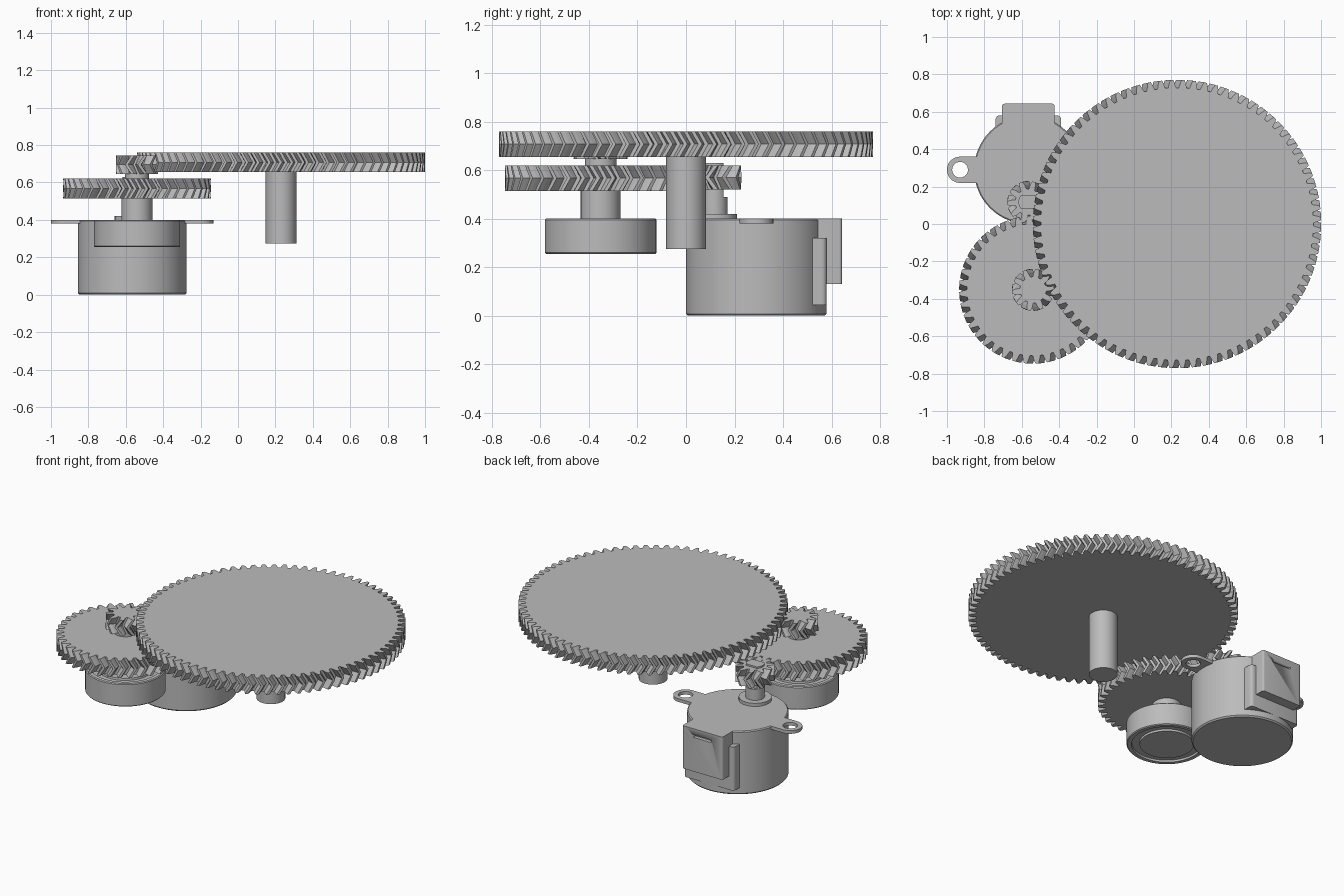
import bpy, bmesh, math
from mathutils import Vector

cube = bpy.data.objects.get("Cube")
if cube:
    bpy.data.objects.remove(cube, do_unlink=True)

# Single grey finish
grey = bpy.data.materials.new("plain_grey")
grey.use_nodes = True
colour = (0.5, 0.5, 0.5, 1)
grey.diffuse_color = colour
grey.node_tree.nodes["Principled BSDF"].inputs["Base Color"].default_value = colour


def finish(name, bm, at=(0, 0, 0), smooth=True):
    bmesh.ops.recalc_face_normals(bm, faces=bm.faces[:])
    mesh = bpy.data.meshes.new(name)
    bm.to_mesh(mesh)
    bm.free()
    mesh.materials.append(grey)
    ob = bpy.data.objects.new(name, mesh)
    ob.location = at
    bpy.context.collection.objects.link(ob)
    bpy.ops.object.select_all(action='DESELECT')
    ob.select_set(True)
    bpy.context.view_layer.objects.active = ob
    if smooth:
        bpy.ops.object.shade_smooth_by_angle(angle=math.radians(30))
    return ob


def stack(name, rings, at=(0, 0, 0), smooth=True):
    """Skin a list of equal rings of points and cap both ends."""
    bm = bmesh.new()
    loops = [[bm.verts.new(p) for p in ring] for ring in rings]
    n = len(loops[0])
    for a, b in zip(loops, loops[1:]):
        for i in range(n):
            j = (i + 1) % n
            bm.faces.new((a[i], a[j], b[j], b[i]))
    bm.faces.new(loops[0][::-1])
    bm.faces.new(loops[-1])
    return finish(name, bm, at, smooth)


def circle(r, z, n=64):
    return [(r * math.cos(2 * math.pi * i / n), r * math.sin(2 * math.pi * i / n), z)
            for i in range(n)]


def turned(name, x, y, profile):
    return stack(name, [circle(r, z) for r, z in profile], (x, y, 0))


def box(name, x0, x1, y0, y1, z0, z1, bevel=0.0):
    bm = bmesh.new()
    bmesh.ops.create_cube(bm, size=1)
    for v in bm.verts:
        v.co = Vector(((x0, x1)[v.co.x > 0], (y0, y1)[v.co.y > 0], (z0, z1)[v.co.z > 0]))
    if bevel:
        upright = [e for e in bm.edges if abs(e.verts[0].co.z - e.verts[1].co.z) > 0.01]
        bmesh.ops.bevel(bm, geom=upright, offset=bevel, segments=4, profile=0.5, affect='EDGES')
    return finish(name, bm)


MODULE = 0.0188


def herringbone(name, teeth, x, y, z0, z1, phase, hand):
    """Gear whose mid plane is twisted against its two faces."""
    pitch_r = MODULE * teeth / 2
    step = 2 * math.pi / teeth
    root, tip = pitch_r - 1.25 * MODULE, pitch_r + MODULE
    tooth = [(-0.36, root), (-0.25, pitch_r), (-0.13, tip),
             (0.13, tip), (0.25, pitch_r), (0.36, root)]
    twist = hand * 0.03 / pitch_r
    rings = []
    for z, turn in ((z0, 0), ((z0 + z1) / 2, twist), (z1, 0)):
        rings.append([(r * math.cos(a), r * math.sin(a), z)
                      for k in range(teeth) for f, r in tooth
                      for a in [phase + turn + (k + f) * step]])
    return stack(name, rings, (x, y, 0), smooth=False)


# Axle positions of the train
BIG = Vector((0.23, 0))
MID = Vector((-0.54, -0.352))
DRIVE = Vector((-0.565, 0.117))
MOTOR = Vector((-0.565, 0.29))


def heading(a, b):
    return math.atan2(b.y - a.y, b.x - a.x)


# Output stage and driving stage
out_angle = heading(BIG, MID)
in_angle = heading(MID, DRIVE)
half_tooth = math.pi / 10
herringbone("output_gear", 80, *BIG, 0.655, 0.76, out_angle, 1)
herringbone("middle_pinion", 10, *MID, 0.645, 0.745, out_angle + math.pi + half_tooth, -1)
herringbone("middle_gear", 40, *MID, 0.515, 0.62, in_angle, 1)
herringbone("motor_pinion", 10, *DRIVE, 0.52, 0.62, in_angle + math.pi + half_tooth, -1)

# Shafts
turned("output_shaft", *BIG, [(0.082, 0.275), (0.082, 0.656)])
turned("middle_shaft", *MID, [(0.117, 0.262), (0.117, 0.39), (0.082, 0.39),
                              (0.082, 0.516), (0.065, 0.516), (0.065, 0.65)])

# Bearing with recessed shields on both faces
low, high, dip = 0.255, 0.4, 0.012
turned("bearing", *MID, [(0.116, low), (0.155, low), (0.157, low + dip), (0.2, low + dip),
                         (0.202, low), (0.225, low), (0.23, low + 0.005),
                         (0.23, high - 0.005), (0.225, high), (0.202, high),
                         (0.2, high - dip), (0.157, high - dip), (0.155, high), (0.116, high)])

# Motor can, boss and stepped shaft with two flats
turned("motor_can", *MOTOR, [(0.282, 0), (0.29, 0.008), (0.29, 0.394), (0.284, 0.4)])
turned("motor_boss", *DRIVE, [(0.094, 0.39), (0.094, 0.42)])
turned("motor_shaft", *DRIVE, [(0.055, 0.41), (0.055, 0.49)])
flat = [[(px, max(-0.037, min(0.037, py)), z) for px, py, z in circle(0.053, h)]
        for h in (0.48, 0.63)]
stack("motor_shaft_flats", flat, (*DRIVE, 0))


# Mounting ears: rounded tabs with a screw hole
def ear(name, side):
    n, hole, rim = 48, 0.042, 0.07
    bm = bmesh.new()
    rows = []
    for i in range(n):
        a = 2 * math.pi * i / n
        c, s = math.cos(a), math.sin(a)
        reach = rim if c >= 0 else rim / max(abs(s), abs(c) / 2)
        rows.append([bm.verts.new((side * r * c, r * s, z)) for r, z in
                     ((hole, 0.38), (reach, 0.38), (reach, 0.4), (hole, 0.4))])
    for i in range(n):
        a, b = rows[i], rows[(i + 1) % n]
        for k in range(4):
            m = (k + 1) % 4
            bm.faces.new((a[k], b[k], b[m], a[m]))
    finish(name, bm, (MOTOR.x + side * 0.365, MOTOR.y, 0))


ear("right_ear", -1)
ear("left_ear", 1)

# Cable housing at the back with its slot, and the wider flange
housing = box("cable_housing", -0.705, -0.425, 0.45, 0.643, 0.13, 0.4, 0.012)
slot = box("slot_cutter", -0.63, -0.5, 0.62, 0.66, 0.345, 0.362)
cut = housing.modifiers.new("slot", 'BOOLEAN')
cut.operation = 'DIFFERENCE'
cut.object = slot
slot.hide_render = True
bpy.context.view_layer.objects.active = housing
bpy.ops.object.modifier_apply(modifier="slot")
bpy.data.objects.remove(slot, do_unlink=True)
box("housing_flange", -0.74, -0.39, 0.45, 0.58, 0.045, 0.32, 0.02)
